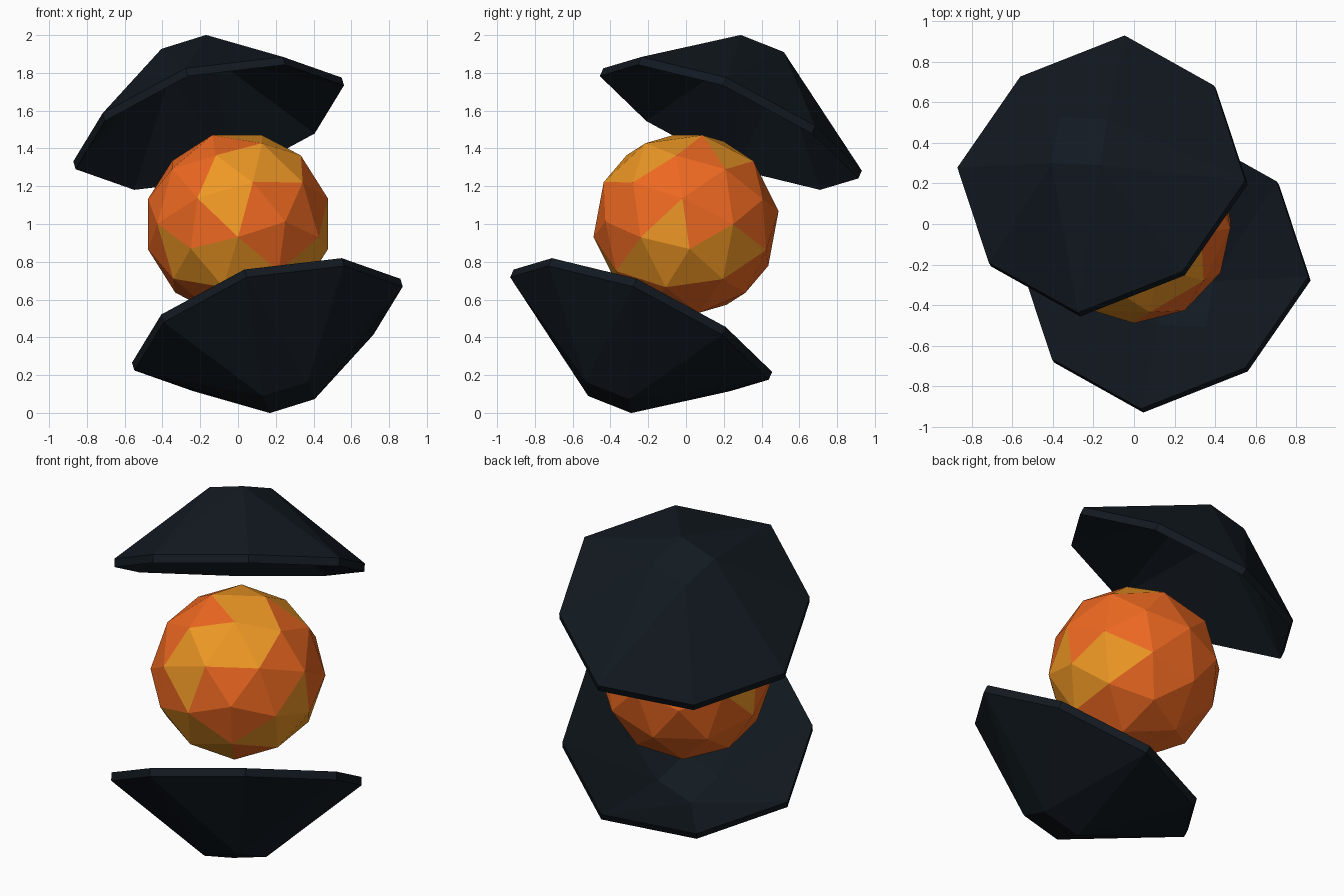
import bpy, bmesh, math
from mathutils import Vector, Matrix, Euler

if "Cube" in bpy.data.objects:
    bpy.data.objects.remove(bpy.data.objects["Cube"])

CENTRE = Vector((0, 0, 1))
# Shared tilt of the two shells
TILT = Euler((-0.404, -0.284, 0)).to_matrix() @ Matrix.Rotation(math.radians(-2.7), 3, 'Z')


def material(name, rgb):
    m = bpy.data.materials.new(name)
    m.diffuse_color = (*rgb, 1)
    m.use_nodes = True
    m.node_tree.nodes["Principled BSDF"].inputs["Base Color"].default_value = m.diffuse_color
    return m


def finish(name, bm, mats):
    bmesh.ops.recalc_face_normals(bm, faces=bm.faces)
    me = bpy.data.meshes.new(name)
    bm.to_mesh(me)
    bm.free()
    for m in mats:
        me.materials.append(m)
    ob = bpy.data.objects.new(name, me)
    bpy.context.collection.objects.link(ob)
    return ob


dark = material("dark_shell", (0.006, 0.010, 0.015))
orange = material("orange", (0.85, 0.14, 0.015))
amber = material("amber", (0.85, 0.31, 0.018))


def shell(name, side):
    # Hollow bowl: octagonal rim closing to a small square cap
    pts = []
    for i in range(8):
        r = 0.708 if i % 2 else 0.745
        a = i * math.pi / 4
        pts.append((r * math.cos(a), r * math.sin(a), 0.58))
    pts += [(x, y, 0.994) for x in (-0.124, 0.124) for y in (-0.124, 0.124)]
    bm = bmesh.new()
    for p in pts:
        bm.verts.new(p)
    bmesh.ops.convex_hull(bm, input=bm.verts[:])
    base = [f for f in bm.faces if f.calc_center_median().z < 0.581]
    bmesh.ops.delete(bm, geom=base, context='FACES')
    loose = [e for e in bm.edges if not e.link_faces]
    bmesh.ops.delete(bm, geom=loose, context='EDGES')
    # Wall thickness along the bowl's axis
    out = bmesh.ops.extrude_face_region(bm, geom=bm.faces[:], use_keep_orig=True)
    moved = [v for v in out['geom'] if isinstance(v, bmesh.types.BMVert)]
    bmesh.ops.translate(bm, verts=moved, vec=(0, 0, 0.047))
    for v in bm.verts:
        v.co = CENTRE + side * (TILT @ v.co)
    finish(name, bm, [dark])


shell("upper_shell", 1)
shell("lower_shell", -1)


def frame(a, b):
    # Rotation whose first axis is a, with b in the first plane
    x = Vector(a).normalized()
    z = x.cross(Vector(b)).normalized()
    return Matrix((x, z.cross(x), z)).transposed()


# Faceted core, turned so two neighbouring corners point the right way
bm = bmesh.new()
bmesh.ops.create_icosphere(bm, subdivisions=1, radius=1)
bm.verts.ensure_lookup_table()
v0 = bm.verts[0]
v1 = v0.link_edges[0].other_vert(v0)
turn = frame((-0.505, -0.822, -0.263), (0.505, -0.863, 0.025)) @ frame(v0.co, v1.co).transposed()
bm.free()

bm = bmesh.new()
bmesh.ops.create_icosphere(bm, subdivisions=2, radius=0.495)
bmesh.ops.transform(bm, verts=bm.verts[:],
                    matrix=Matrix.Translation(CENTRE) @ turn.to_4x4())
# Amber patches
patches = [Vector(d).normalized() for d in (
    (-0.1, -0.85, 0.38), (0.28, -0.45, 0.85), (0.2, 0.2, 0.95), (0.9, -0.2, -0.4),
    (0.8, 0.45, -0.35), (-0.5, -0.7, -0.5), (0.15, -0.8, -0.6), (-0.9, 0.3, 0.2))]
for f in bm.faces:
    d = (f.calc_center_median() - CENTRE).normalized()
    f.material_index = int(max(d.dot(p) for p in patches) > 0.93)
finish("core", bm, [orange, amber])
